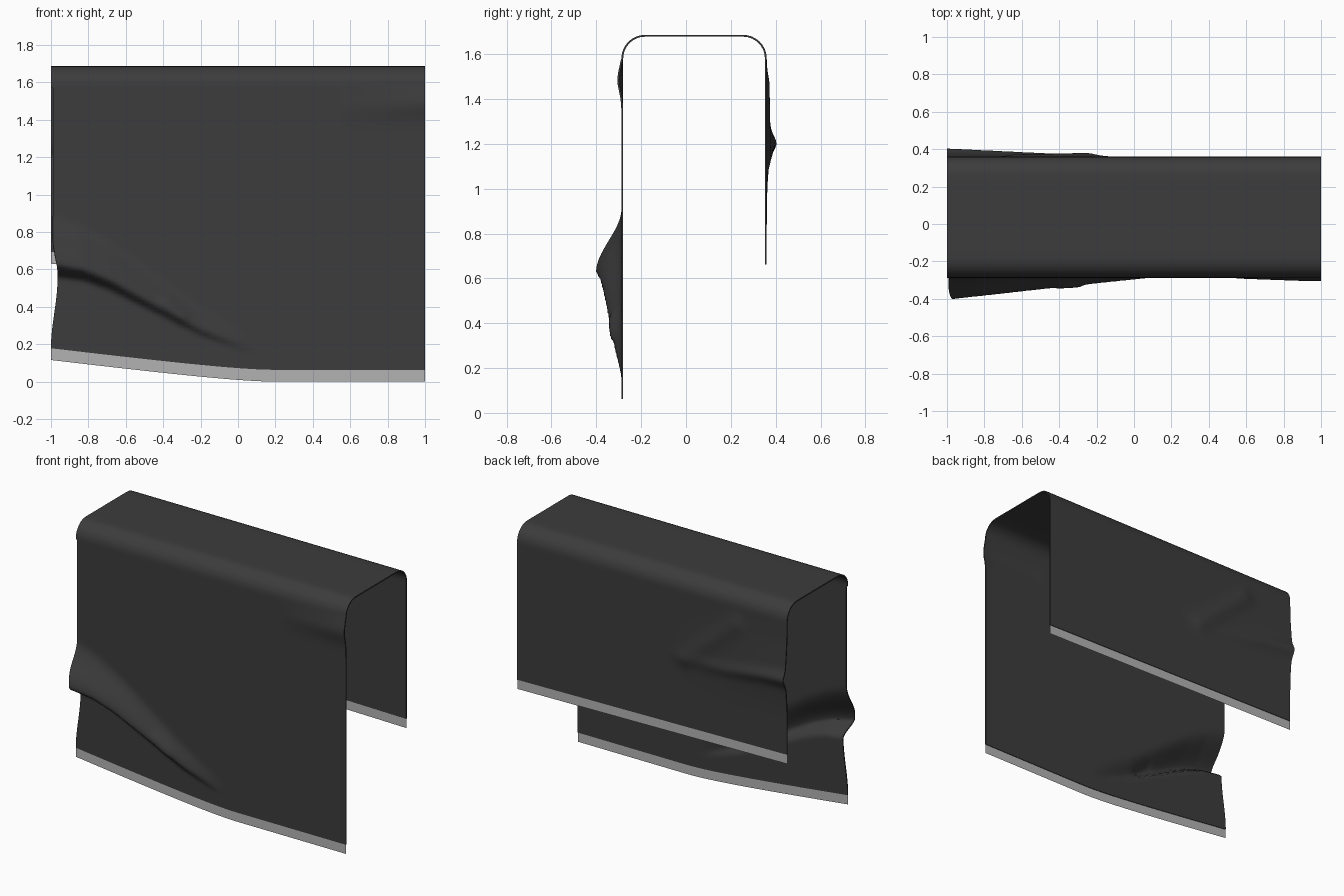
import bpy, math
from mathutils import Vector

old = bpy.data.objects.get("Cube")
if old:
    bpy.data.objects.remove(old, do_unlink=True)

FRONT, BACK, TOP, R = -0.288, 0.36, 1.686, 0.105
NX, N_FRONT, N_BACK, N_ARC, N_TOP = 90, 90, 60, 8, 8
STRIP = 0.063


def material(name, value):
    m = bpy.data.materials.new(name)
    m.use_nodes = True
    col = (value, value, value, 1)
    m.diffuse_color = col
    bsdf = m.node_tree.nodes["Principled BSDF"]
    bsdf.inputs["Base Color"].default_value = col
    bsdf.inputs["Roughness"].default_value = 0.8
    return m


cloth_mat = material("charcoal cloth", 0.045)
strip_mat = material("pale grey hem", 0.45)


def clamp(t):
    return max(0.0, min(1.0, t))


def smooth(t):
    t = clamp(t)
    return t * t * (3 - 2 * t)


def path_z(points, x):
    """Height of a polyline at x."""
    for (x0, z0), (x1, z1) in zip(points, points[1:]):
        if x <= x1:
            return z0 + (z1 - z0) * (x - x0) / (x1 - x0)
    return points[-1][1]


def ridge(x, z, a, b, width):
    """Soft ridge between two points."""
    p, a, b = Vector((x, z)), Vector(a), Vector(b)
    d = b - a
    t = clamp((p - a).dot(d) / d.dot(d))
    return math.exp(-((p - a - d * t).length / width) ** 2)


# Hem lines of the two hanging sides
def front_hem(x):
    s = max(0.0, 0.2 - x)
    return 0.063 + 0.124 * s * s / (s + 0.35)


def back_hem(x):
    return 0.677 - 0.016 * x


# Outward folds of the two hanging sides
CREASE = [(-1.01, 0.55), (-0.85, 0.53), (-0.7, 0.48), (-0.4, 0.34),
          (-0.2, 0.24), (0.08, 0.14), (1.01, 0.1)]


def front_fold(x, z):
    t = clamp((0.08 - x) / 1.08)
    c = path_z(CREASE, x)
    top = c + 0.03 + 0.05 * t
    if z < top:
        f = smooth((z - c) / (top - c))
    else:
        f = 1 - smooth((z - top) / (0.08 + 0.2 * t))
    d = 0.113 * t * f
    d += 0.012 * ridge(x, z, (-0.38, 0.42), (-0.3, 0.35), 0.035)
    d += 0.018 * clamp((x - 0.45) / 0.5) * ridge(x, z, (0.6, 1.47), (1.1, 1.49), 0.07)
    return d


def back_fold(x, z):
    t = clamp((-0.1 - x) / 0.9)
    z0 = 1.2 - 0.06 * smooth((x + 1) / 0.6)
    sharp = math.exp(-((z - z0) / 0.045) ** 2)
    wide = math.exp(-((z - z0 - 0.03) / 0.17) ** 2)
    d = t * (0.026 * sharp + 0.018 * wide)
    return d + 0.012 * ridge(x, z, (-0.62, 1.46), (-0.25, 1.14), 0.06)


def edge_shift(x, z):
    """The near-fold end of the front side is drawn inwards."""
    e = 0.035 * smooth((z - 0.18) / 0.37) - 0.025 * smooth((z - 0.57) / 0.2)
    return e * clamp((-x - 0.4) / 0.6)


def section(x):
    """One cross-section of the drape, front hem to back hem."""
    pts, zc = [], TOP - R
    h = front_hem(x)
    for j in range(N_FRONT):
        z = h + (zc - h) * j / N_FRONT
        pts.append((x + edge_shift(x, z), FRONT - front_fold(x, z), z))
    for j in range(N_ARC + 1):
        a = math.pi / 2 * j / N_ARC
        pts.append((x, FRONT + R - R * math.cos(a), zc + R * math.sin(a)))
    for j in range(1, N_TOP):
        pts.append((x, FRONT + R + (BACK - FRONT - 2 * R) * j / N_TOP, TOP))
    for j in range(N_ARC + 1):
        a = math.pi / 2 * j / N_ARC
        pts.append((x, BACK - R + R * math.sin(a), zc + R * math.cos(a)))
    h = back_hem(x)
    for j in range(1, N_BACK + 1):
        z = zc + (h - zc) * j / N_BACK
        pts.append((x, BACK + back_fold(x, z), z))
    return pts


def sheet(name, columns, mat, thickness=0):
    """Surface joining successive columns of points."""
    n = len(columns[0])
    verts = [p for col in columns for p in col]
    faces = [(i * n + j, (i + 1) * n + j, (i + 1) * n + j + 1, i * n + j + 1)
             for i in range(len(columns) - 1) for j in range(n - 1)]
    me = bpy.data.meshes.new(name)
    me.from_pydata(verts, [], faces)
    me.materials.append(mat)
    ob = bpy.data.objects.new(name, me)
    bpy.context.collection.objects.link(ob)
    bpy.ops.object.select_all(action='DESELECT')
    ob.select_set(True)
    bpy.context.view_layer.objects.active = ob
    if thickness:
        mod = ob.modifiers.new("thickness", 'SOLIDIFY')
        mod.thickness = thickness
        mod.offset = -1
        bpy.ops.object.modifier_apply(modifier=mod.name)
    bpy.ops.object.shade_smooth_by_angle(angle=math.radians(50))
    return ob


xs = [-1 + 2 * i / NX for i in range(NX + 1)]

# Draped cloth
sheet("draped_cloth", [section(x) for x in xs], cloth_mat, 0.008)

# Pale strips hanging below both hems
sheet("front_hem_strip",
      [[(x, FRONT + 0.004, front_hem(x) - STRIP), (x, FRONT + 0.004, front_hem(x))]
       for x in xs], strip_mat)
sheet("back_hem_strip",
      [[(x, BACK - 0.004 + back_fold(x, back_hem(x)), back_hem(x)),
        (x, BACK - 0.004 + back_fold(x, back_hem(x)), back_hem(x) - STRIP)]
       for x in xs], strip_mat)
